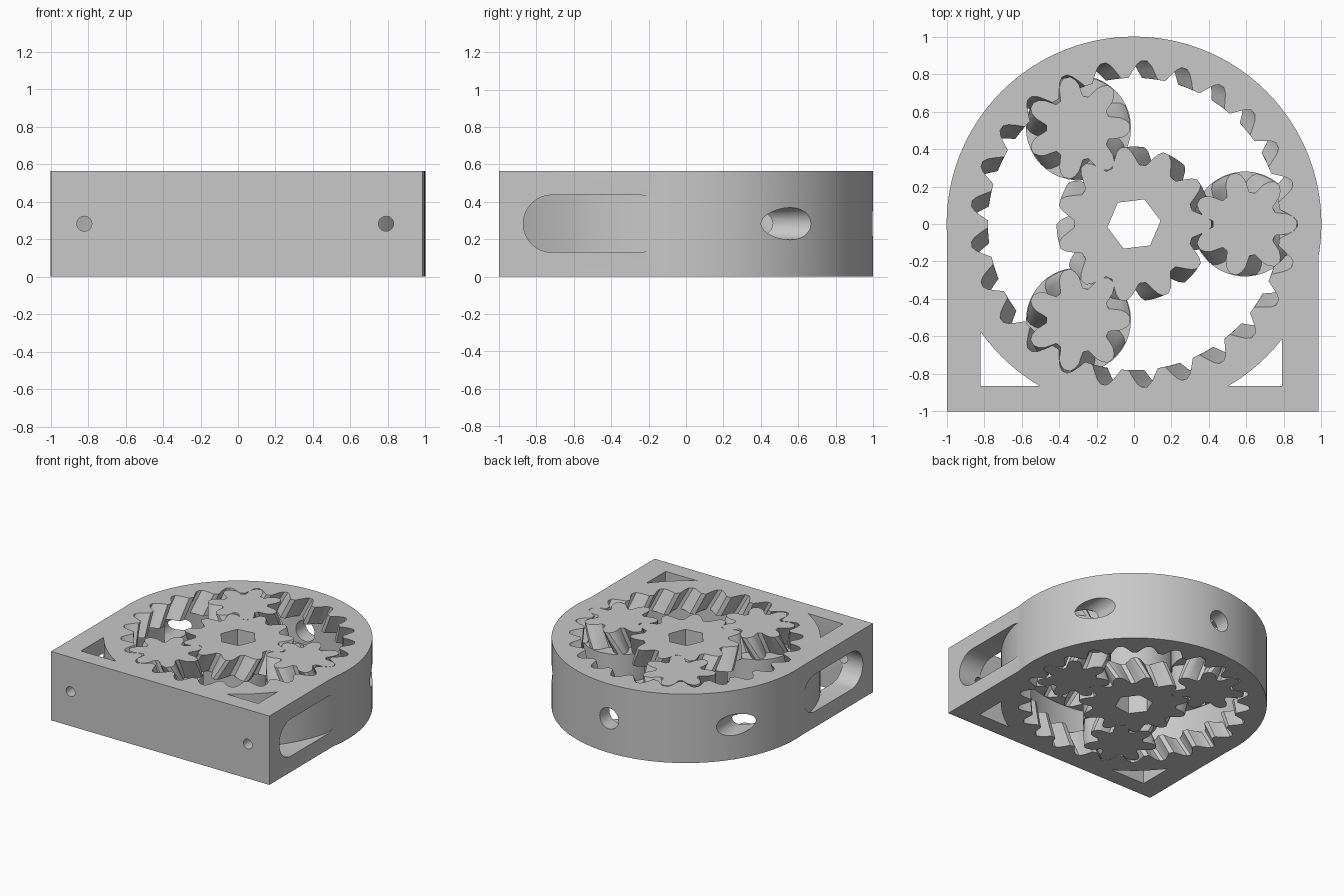
import bpy, bmesh
from math import sin, cos, pi, radians, hypot

if "Cube" in bpy.data.objects:
    bpy.data.objects.remove(bpy.data.objects["Cube"])

H = 0.565           # overall height
T = 0.17            # height of each toothed band
MID = H / 2

grey = bpy.data.materials.new("plain_grey")
grey.use_nodes = True
grey.diffuse_color = (0.58, 0.58, 0.58, 1)
grey.node_tree.nodes["Principled BSDF"].inputs["Base Color"].default_value = grey.diffuse_color


def loft(name, layers):
    """Solid through a stack of equal-length 3D loops."""
    bm = bmesh.new()
    loops = [[bm.verts.new(p) for p in layer] for layer in layers]
    n = len(loops[0])
    for a, b in zip(loops, loops[1:]):
        for i in range(n):
            j = (i + 1) % n
            bm.faces.new((a[i], a[j], b[j], b[i]))
    bm.faces.new(loops[0][::-1])
    bm.faces.new(loops[-1])
    bmesh.ops.recalc_face_normals(bm, faces=bm.faces)
    me = bpy.data.meshes.new(name)
    bm.to_mesh(me)
    bm.free()
    me.materials.append(grey)
    ob = bpy.data.objects.new(name, me)
    bpy.context.collection.objects.link(ob)
    return ob


def box(name, x0, x1, y0, y1, z0, z1):
    sq = [(x0, y0), (x1, y0), (x1, y1), (x0, y1)]
    return loft(name, [[(x, y, z) for x, y in sq] for z in (z0, z1)])


def circle(r, n, start=0.0):
    return [(r * cos(start + 2 * pi * i / n), r * sin(start + 2 * pi * i / n)) for i in range(n)]


def prism(name, pts, z0, z1):
    return loft(name, [[(x, y, z) for x, y in pts] for z in (z0, z1)])


def bore(name, x, r, y0, y1, n=32):
    """Horizontal round cutter running front to back."""
    return loft(name, [[(x + a, y, MID + b) for a, b in circle(r, n)] for y in (y0, y1)])


def combine(ob, other, operation):
    mod = ob.modifiers.new("cut", 'BOOLEAN')
    mod.object, mod.operation, mod.solver = other, operation, 'EXACT'
    deps = bpy.context.evaluated_depsgraph_get()
    new = bpy.data.meshes.new_from_object(ob.evaluated_get(deps))
    ob.modifiers.clear()
    ob.data = new
    bpy.data.objects.remove(other)


def smooth(ob):
    bpy.ops.object.select_all(action='DESELECT')
    ob.select_set(True)
    bpy.context.view_layer.objects.active = ob
    bpy.ops.object.shade_smooth_by_angle(angle=radians(28))


def gear_profile(teeth, tip, pitch, root):
    half = [(0.07, tip), (0.17, tip * 0.6 + pitch * 0.4), (0.26, pitch), (0.40, root)]
    shape = [(-f, r) for f, r in half[::-1]] + half
    return [(r, 2 * pi * (k + f) / teeth) for k in range(teeth) for f, r in shape]


def gear(name, profile, twist, mid_r, extend=0.0):
    """Two mirrored helical bands with a smooth round band between them."""
    def layer(z, deg, r=None):
        return [((r or pr) * cos(a + radians(deg)), (r or pr) * sin(a + radians(deg)), z)
                for pr, a in profile]
    steps = 4
    lower = [layer(T * i / steps, twist * i / steps) for i in range(steps + 1)]
    upper = [layer(H - T * i / steps, twist * i / steps) for i in range(steps, -1, -1)]
    middle = [layer(z, twist, mid_r) for z in (T, H - T)]
    ends = ([layer(-extend, 0)], [layer(H + extend, 0)]) if extend else ([], [])
    return loft(name, ends[0] + lower + middle + upper + ends[1])


# Mounting base: square frame with corner pockets, side slots and screw holes
housing = box("housing", -0.997, 0.985, -1, 0, 0, H)
combine(housing, box("pocket", -0.82, 0.79, -0.865, 0.1, -0.1, H + 0.1), 'DIFFERENCE')
slot_r, slot_front, slot_back = 0.153, -0.717, -0.25
slot = [((slot_back if c > 0 else slot_front) + c, MID + s)
        for c, s in circle(slot_r, 40, pi / 40)]
combine(housing, loft("slot", [[(x, y, z) for y, z in slot] for x in (-1.2, 1.2)]), 'DIFFERENCE')
for x in (-0.82, 0.79):
    combine(housing, bore("screw_hole", x, 0.04, -1.1, -0.5), 'DIFFERENCE')

# Round body, internal toothed cavity and access holes at the back
combine(housing, prism("body", circle(1.0, 120), 0, H), 'UNION')
TWIST = 22.0
ring_cut = gear("cavity", gear_profile(25, 0.872, 0.825, 0.78), TWIST * 7 / 25, 0.877, 0.05)
combine(housing, ring_cut, 'DIFFERENCE')
for x, start in ((-0.83, 0.25), (0, 0.7), (0.83, 0.25)):
    combine(housing, bore("access_hole", x, 0.086, start, 1.2), 'DIFFERENCE')
smooth(housing)

# Central gear with a hexagonal drive hole
sun = gear("sun_gear", gear_profile(11, 0.413, 0.36, 0.318), -TWIST * 7 / 11, 0.308)
combine(sun, prism("hex_hole", circle(0.143, 6, radians(7)), -0.1, H + 0.1), 'DIFFERENCE')
smooth(sun)

# Three planet gears around it
for i in range(3):
    planet = gear(f"planet_gear_{i + 1}", gear_profile(7, 0.276, 0.232, 0.172), TWIST, 0.28)
    planet.location = (0.592 * cos(2 * pi * i / 3), 0.592 * sin(2 * pi * i / 3), 0)
    smooth(planet)
